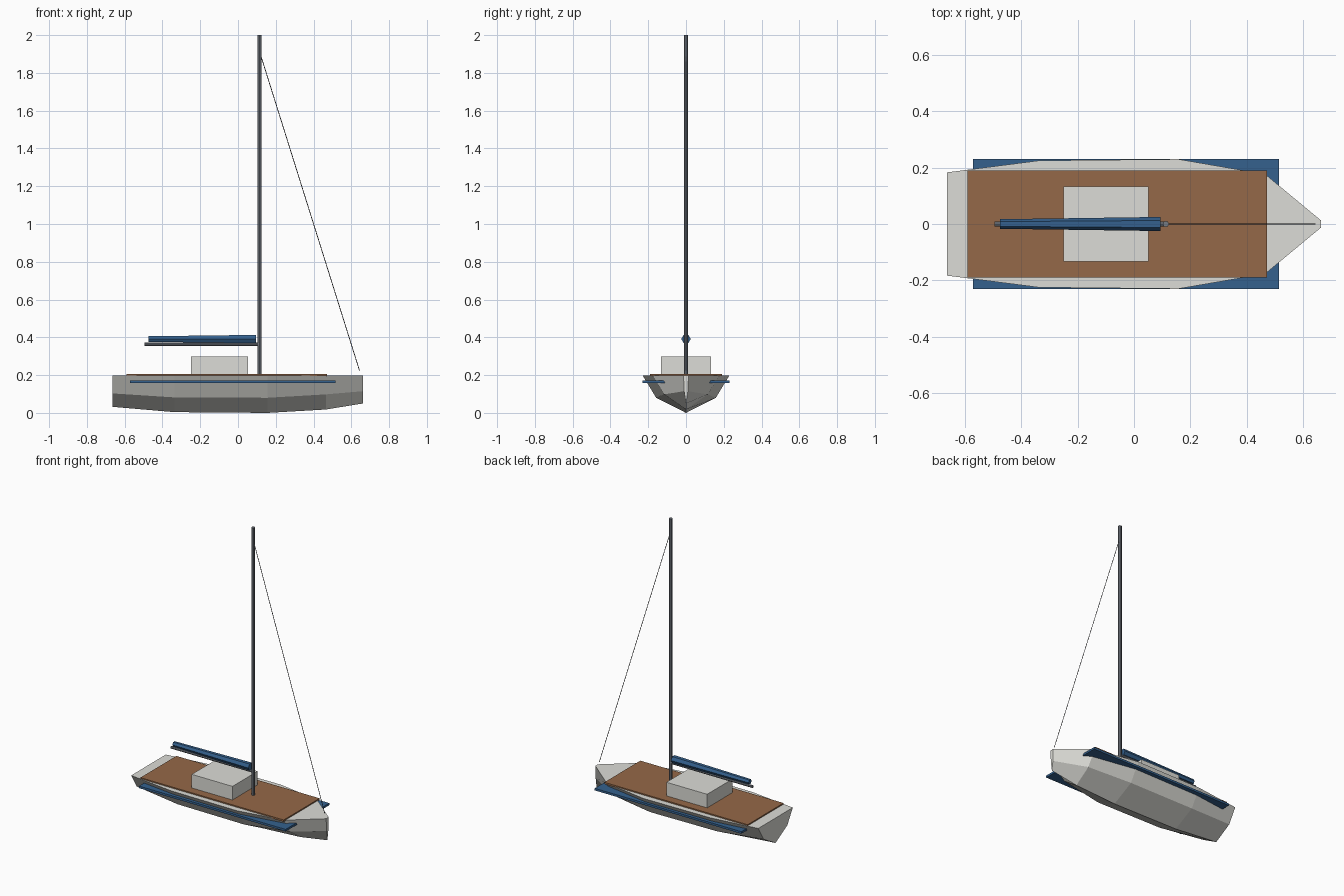
import bpy, bmesh
from mathutils import Vector

if "Cube" in bpy.data.objects:
    bpy.data.objects.remove(bpy.data.objects["Cube"])


def material(name, rgb):
    m = bpy.data.materials.new(name)
    m.use_nodes = True
    m.diffuse_color = (*rgb, 1)
    m.node_tree.nodes["Principled BSDF"].inputs["Base Color"].default_value = (*rgb, 1)
    return m


WHITE = material("off white", (0.72, 0.72, 0.68))
TEAK = material("teak brown", (0.30, 0.14, 0.065))
BLUE = material("navy blue", (0.035, 0.12, 0.27))
METAL = material("spar grey", (0.18, 0.20, 0.23))
WIRE = material("wire grey", (0.10, 0.10, 0.11))


def finish(name, bm, mat):
    bmesh.ops.recalc_face_normals(bm, faces=bm.faces)
    mesh = bpy.data.meshes.new(name)
    bm.to_mesh(mesh)
    bm.free()
    mesh.materials.append(mat)
    obj = bpy.data.objects.new(name, mesh)
    bpy.context.collection.objects.link(obj)
    return obj


def loft(name, rings, mat):
    """Skin a row of equal-length cross-sections and cap both ends."""
    bm = bmesh.new()
    rows = [[bm.verts.new(p) for p in ring] for ring in rings]
    n = len(rows[0])
    for a, b in zip(rows, rows[1:]):
        for i in range(n):
            j = (i + 1) % n
            bm.faces.new((a[i], a[j], b[j], b[i]))
    bm.faces.new(rows[0])
    bm.faces.new(rows[-1])
    return finish(name, bm, mat)


def box(name, x, y, z, mat):
    """Box centred on y = 0 with half-width y."""
    rings = [[(px, -y, z[0]), (px, y, z[0]), (px, y, z[1]), (px, -y, z[1])] for px in x]
    return loft(name, rings, mat)


def rod(name, start, end, r1, r2, sides, mat):
    a, b = Vector(start), Vector(end)
    bm = bmesh.new()
    bmesh.ops.create_cone(bm, cap_ends=True, segments=sides, radius1=r1, radius2=r2,
                          depth=(b - a).length)
    obj = finish(name, bm, mat)
    obj.location = (a + b) / 2
    obj.rotation_euler = (b - a).to_track_quat("Z", "Y").to_euler()
    return obj


# Hull: x, deck half-width, chine half-width, chine height, keel height
DECK_Z = 0.199
stations = [
    (-0.664, 0.183, 0.125, 0.103, 0.032),
    (-0.337, 0.225, 0.155, 0.082, 0.004),
    (0.157, 0.230, 0.158, 0.080, 0.000),
    (0.465, 0.177, 0.115, 0.098, 0.018),
    (0.663, 0.013, 0.010, 0.115, 0.050),
]
loft("hull", [[(x, w, DECK_Z), (x, c, cz), (x, 0, kz), (x, -c, cz), (x, -w, DECK_Z)]
              for x, w, c, cz, kz in stations], WHITE)

# Deck, cabin and rubbing strake
box("deck", (-0.59, 0.472), 0.19, (0.195, 0.207), TEAK)
box("cabin", (-0.25, 0.052), 0.133, (0.2, 0.298), WHITE)
box("rubbing_strake", (-0.572, 0.515), 0.231, (0.157, 0.171), BLUE)

# Rig
rod("mast", (0.113, 0, 0.2), (0.113, 0, 2.0), 0.011, 0.011, 8, METAL)
rod("boom", (-0.495, 0, 0.364), (0.113, 0, 0.364), 0.009, 0.009, 8, METAL)
rod("forestay", (0.115, 0, 1.91), (0.643, 0, 0.225), 0.002, 0.002, 6, WIRE)

# Furled sail: hexagonal roll that tapers towards the stern
rolls = [(-0.475, 0.017), (-0.19, 0.021), (0.094, 0.025)]
loft("furled_sail", [[(x, k * r, 0.391 + h * r * 0.87)
                      for k, h in ((1, 0), (0.5, 1), (-0.5, 1), (-1, 0), (-0.5, -1), (0.5, -1))]
                     for x, r in rolls], BLUE)
